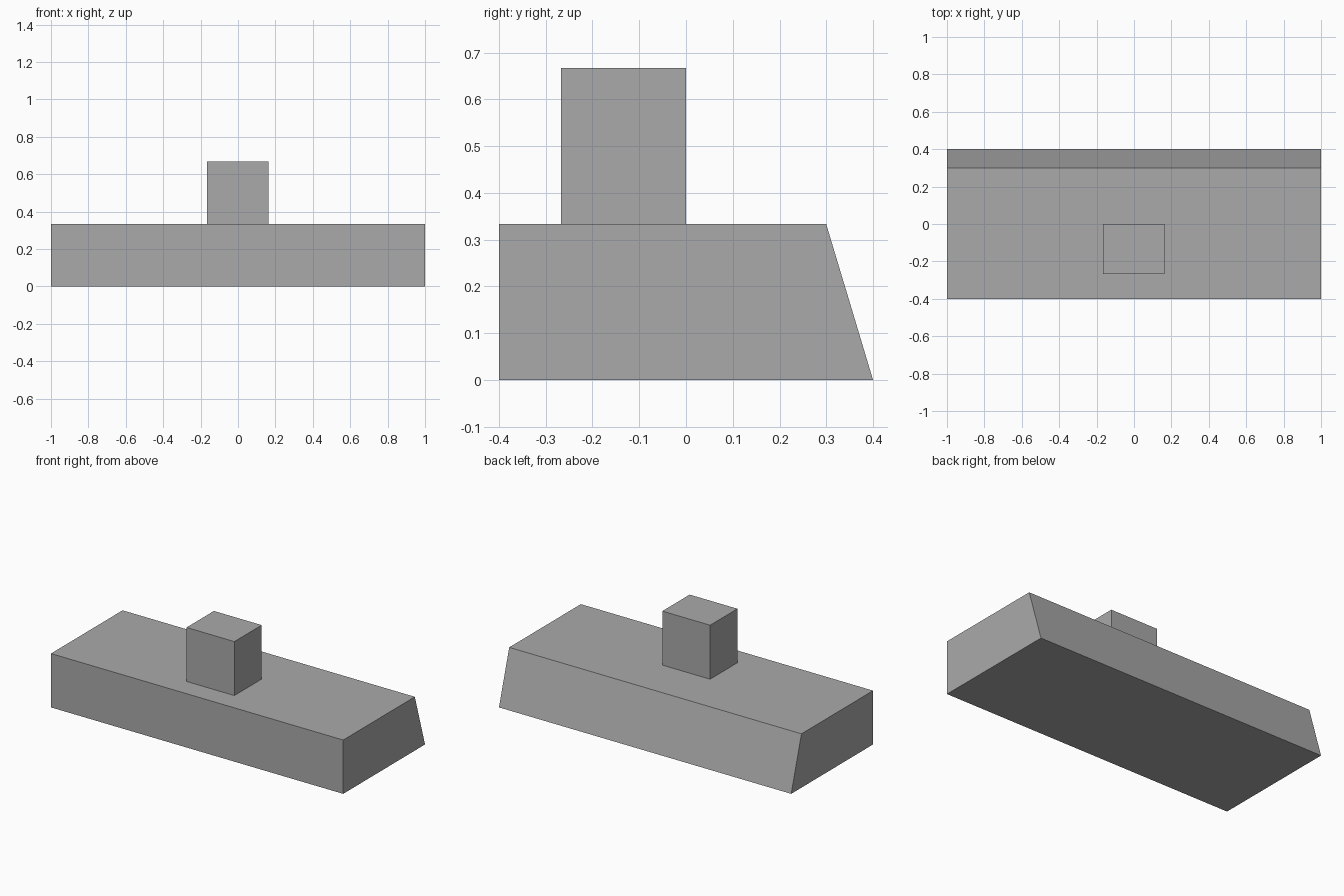
import bpy

# Remove the default cube
cube = bpy.data.objects.get("Cube")
if cube:
    bpy.data.objects.remove(cube, do_unlink=True)

# Single flat grey
GREY = (0.4, 0.4, 0.4, 1)
grey = bpy.data.materials.new("plain grey")
grey.use_nodes = True
grey.diffuse_color = GREY
grey.node_tree.nodes["Principled BSDF"].inputs["Base Color"].default_value = GREY


def extrude_profile(name, profile, x_min, x_max):
    """Extrude a (y, z) side profile along x into a closed prism."""
    n = len(profile)
    verts = [(x, y, z) for x in (x_min, x_max) for y, z in profile]
    faces = [tuple(reversed(range(n))), tuple(range(n, 2 * n))]
    for i in range(n):
        j = (i + 1) % n
        faces.append((i, j, n + j, n + i))
    mesh = bpy.data.meshes.new(name)
    mesh.from_pydata(verts, [], faces)
    mesh.materials.append(grey)
    obj = bpy.data.objects.new(name, mesh)
    bpy.context.collection.objects.link(obj)
    return obj


# Long base slab with a sloping back
extrude_profile("base", [(-0.4, 0), (0.4, 0), (0.3, 0.333), (-0.4, 0.333)], -1, 1)

# Upright block on top
extrude_profile("top_block", [(-0.267, 0.333), (0, 0.333), (0, 0.667), (-0.267, 0.667)],
                -0.165, 0.162)
